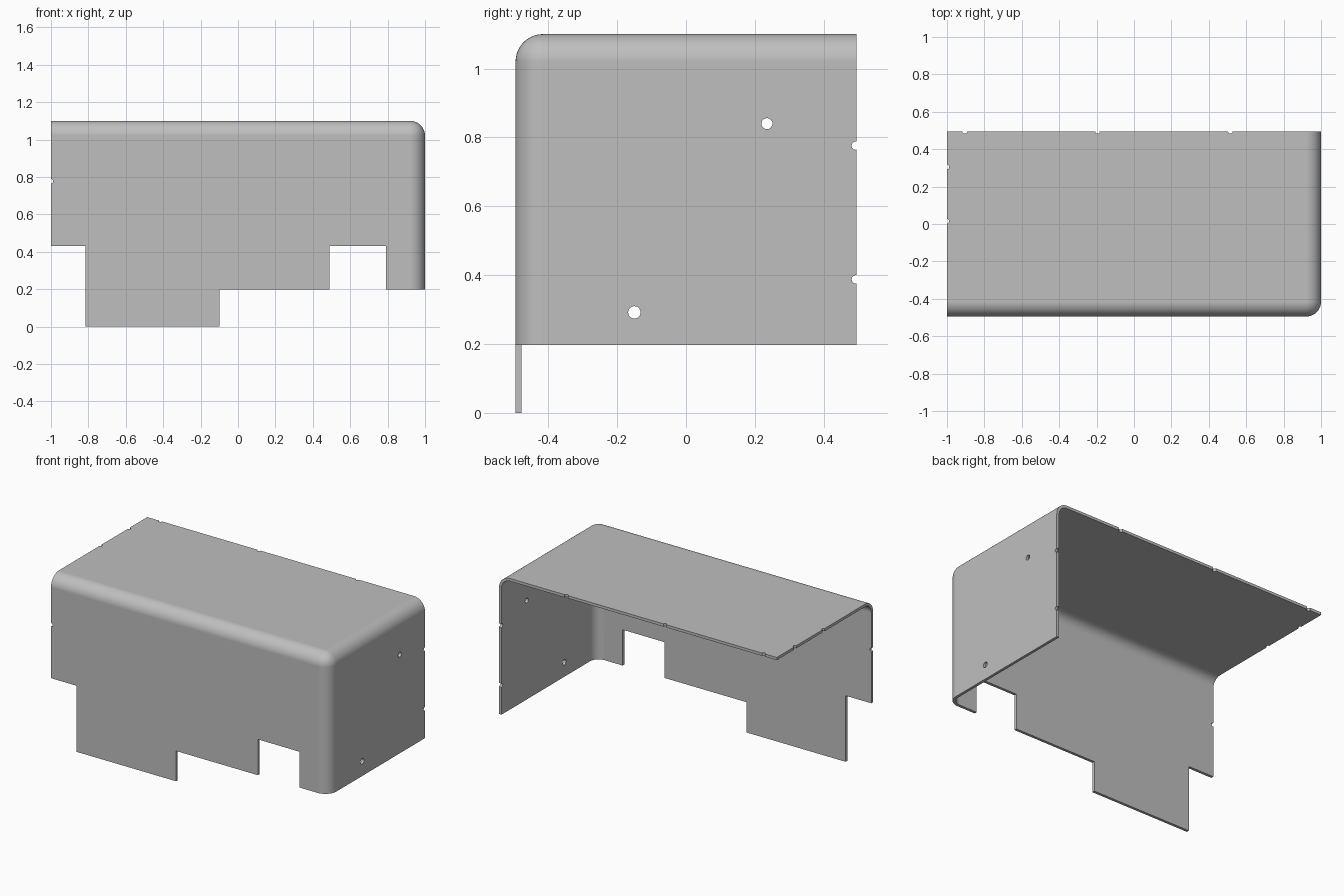
import bpy, bmesh, math
from mathutils import Matrix, Vector

if "Cube" in bpy.data.objects:
    bpy.data.objects.remove(bpy.data.objects["Cube"], do_unlink=True)

X, Y, TOP = 1.0, 0.495, 1.1
RADIUS, WALL = 0.08, 0.018

grey = bpy.data.materials.new("sheet_grey")
grey.use_nodes = True
grey.diffuse_color = (0.52, 0.52, 0.52, 1)
grey.node_tree.nodes["Principled BSDF"].inputs["Base Color"].default_value = (0.52, 0.52, 0.52, 1)


def box(bm, x0, x1, y0, y1, z0, z1):
    size = Matrix.Diagonal((x1 - x0, y1 - y0, z1 - z0, 1))
    place = Matrix.Translation(((x0 + x1) / 2, (y0 + y1) / 2, (z0 + z1) / 2))
    bmesh.ops.create_cube(bm, size=1, matrix=place @ size)


def make_object(name, bm):
    mesh = bpy.data.meshes.new(name)
    bm.to_mesh(mesh)
    bm.free()
    mesh.materials.append(grey)
    obj = bpy.data.objects.new(name, mesh)
    bpy.context.collection.objects.link(obj)
    return obj


# Cover shell: box rounded on the three edges of one corner, open on three sides
bm = bmesh.new()
box(bm, -X, X, -Y, Y, 0, TOP)
corner = min(bm.verts, key=lambda v: (v.co - Vector((X, -Y, TOP))).length)
bmesh.ops.bevel(bm, geom=list(corner.link_edges), offset=RADIUS, segments=10,
                profile=0.5, affect='EDGES')
bm.normal_update()
open_sides = [f for f in bm.faces
              if max(f.normal.dot(Vector(d)) for d in ((-1, 0, 0), (0, 1, 0), (0, 0, -1))) > 0.99]
bmesh.ops.delete(bm, geom=open_sides, context='FACES')
cover = make_object("sheet_cover", bm)
solid = cover.modifiers.new("wall", 'SOLIDIFY')
solid.thickness = WALL
solid.offset = -1
solid.use_even_offset = True

cutters = []


def cut(bm):
    cutter = make_object("cutter", bm)
    cutter.hide_render = True
    cutters.append(cutter)
    mod = cover.modifiers.new("cut", 'BOOLEAN')
    mod.operation = 'DIFFERENCE'
    mod.solver = 'EXACT'
    mod.object = cutter


# Stepped lower edge
for x0, x1, y1, z1 in ((-2, -0.815, 1, 0.43), (-0.1, 2, 1, 0.197), (0.49, 0.79, 0, 0.43)):
    bm = bmesh.new()
    box(bm, x0, x1, -1, y1, -1, z1)
    cut(bm)

# Screw holes and half-round edge notches
holes = [('X', (X, 0.235, 0.84), 0.016), ('X', (X, -0.15, 0.292), 0.018)]
holes += [('X', (X, Y - 0.002, z), 0.012) for z in (0.776, 0.388)]
holes += [('Z', (x, Y, TOP), 0.012) for x in (-0.905, -0.195, 0.515)]
holes += [('Z', (-X, y, TOP), 0.012) for y in (0.305, 0.015)]
holes += [('Y', (-X, -Y, 0.777), 0.012)]
turns = {'X': Matrix.Rotation(math.pi / 2, 4, 'Y'),
         'Y': Matrix.Rotation(math.pi / 2, 4, 'X'), 'Z': Matrix.Identity(4)}
bm = bmesh.new()
for axis, centre, r in holes:
    bmesh.ops.create_cone(bm, cap_ends=True, segments=24, radius1=r, radius2=r, depth=0.1,
                          matrix=Matrix.Translation(centre) @ turns[axis])
cut(bm)

# Bake the cuts, then shade
bpy.ops.object.select_all(action='DESELECT')
cover.select_set(True)
bpy.context.view_layer.objects.active = cover
for mod in list(cover.modifiers):
    bpy.ops.object.modifier_apply(modifier=mod.name)
for cutter in cutters:
    bpy.data.objects.remove(cutter, do_unlink=True)
bpy.ops.object.shade_smooth_by_angle(angle=math.radians(30))
weighted = cover.modifiers.new("flat_panels", 'WEIGHTED_NORMAL')
weighted.keep_sharp = True
